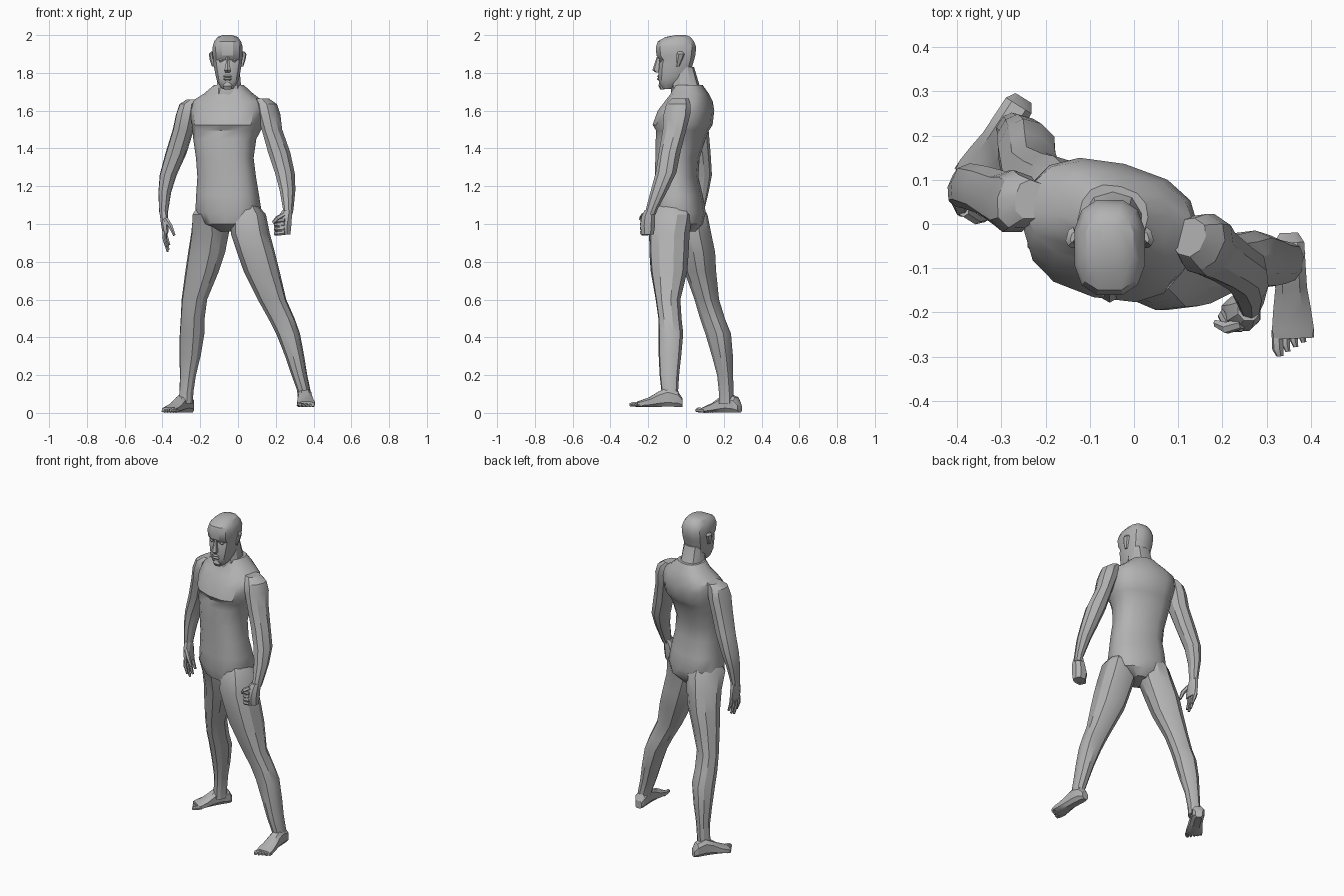
import bpy, bmesh, math
from mathutils import Vector

skin = bpy.data.materials.new("plain_grey")
skin.diffuse_color = (0.45, 0.45, 0.45, 1)
UP = Vector((0, 0, 1))


def ring(c, u, v, a, b, n=10, p=0.85):
    """Rounded cross-section around c, with half sizes a along u and b along v."""
    pts = []
    for i in range(n):
        t = 2 * math.pi * (i + 0.5) / n
        x, y = math.cos(t), math.sin(t)
        pts.append(Vector(c) + u * math.copysign(abs(x) ** p, x) * a
                   + v * math.copysign(abs(y) ** p, y) * b)
    return pts


def loft(name, rings):
    """Skin a closed body over a list of rings."""
    bm = bmesh.new()
    vs = [[bm.verts.new(q) for q in r] for r in rings]
    n = len(rings[0])
    for lo, hi in zip(vs, vs[1:]):
        for i in range(n):
            j = (i + 1) % n
            bm.faces.new((lo[i], lo[j], hi[j], hi[i]))
    bm.faces.new(vs[0][::-1])
    bm.faces.new(vs[-1])
    bmesh.ops.recalc_face_normals(bm, faces=bm.faces)
    me = bpy.data.meshes.new(name)
    bm.to_mesh(me)
    bm.free()
    me.materials.append(skin)
    ob = bpy.data.objects.new(name, me)
    bpy.context.collection.objects.link(ob)
    return ob


def body(name, sections, turn=0, n=10, p=0.85):
    """Upright loft; each section is x, y, z, half width, half depth."""
    t = math.radians(turn)
    u, v = Vector((math.cos(t), math.sin(t), 0)), Vector((-math.sin(t), math.cos(t), 0))
    return loft(name, [ring((x, y, z), u, v, a, b, n, p) for x, y, z, a, b in sections])


def digit(name, pts, radii):
    """Tapered finger or toe along a few points."""
    pts = [Vector(q) for q in pts]
    d = (pts[-1] - pts[0]).normalized()
    u = d.cross(Vector((0.3, 0.1, 1)) if abs(d.z) < 0.8 else Vector((0, 1, 0))).normalized()
    loft(name, [ring(q, u, d.cross(u), r, r, 6, 1) for q, r in zip(pts, radii)])


# Torso, turned so the left side leads
body("torso", [
    (-.04, -.02, .96, .05, .07), (-.04, -.035, 1.0, .14, .12), (-.05, -.035, 1.06, .175, .132),
    (-.055, -.04, 1.15, .166, .122), (-.06, -.05, 1.25, .155, .108), (-.07, -.045, 1.35, .152, .110),
    (-.07, -.028, 1.45, .166, .125), (-.06, -.018, 1.495, .18, .132), (-.055, -.018, 1.525, .187, .152),
    (-.055, .0, 1.6, .2, .14), (-.055, .015, 1.65, .19, .115), (-.05, .02, 1.69, .13, .095),
    (-.048, .012, 1.735, .078, .075)], turn=-14, n=14, p=0.8)

# Neck
body("neck", [(-.048, .01, 1.68, .085, .09), (-.048, -.005, 1.74, .066, .075),
              (-.05, -.012, 1.83, .06, .055)], n=10)

# Head: z, front y, back y, half width
HX = -.055
head = [(1.715, -.125, -.075, .03), (1.735, -.138, -.04, .045), (1.765, -.147, .0, .06),
        (1.80, -.147, .028, .068), (1.84, -.146, .037, .076), (1.868, -.140, .045, .079),
        (1.892, -.159, .052, .081), (1.935, -.163, .057, .082), (1.967, -.152, .045, .073),
        (1.99, -.11, .025, .055), (2.0, -.055, .0, .025)]
body("head", [(HX, (f + b) / 2, z, w, (b - f) / 2) for z, f, b, w in head], n=12, p=0.75)

# Nose, lips and chin
body("nose", [(HX, -.143, 1.885, .008, .012), (HX, -.150, 1.85, .011, .016),
              (HX, -.156, 1.815, .019, .022), (HX, -.150, 1.803, .015, .012)], n=6)
for name, z in (("upper_lip", 1.782), ("lower_lip", 1.768)):
    body(name, [(HX, -.142, z - .007, .015, .006), (HX, -.145, z, .026, .010),
                (HX, -.142, z + .007, .012, .006)], n=8)
body("chin", [(HX, -.125, 1.712, .02, .012), (HX, -.132, 1.73, .026, .015),
              (HX, -.130, 1.75, .016, .012)], n=8)

for s, side in ((-1, "right"), (1, "left")):
    # Eyes and ears
    ex = HX + s * .033
    body(side + "_eye", [(ex, -.128, 1.856, .008, .008), (ex, -.131, 1.866, .015, .013),
                         (ex, -.128, 1.876, .008, .008)], n=8)
    body(side + "_ear", [(HX + s * .076, -.045, 1.835, .007, .010),
                         (HX + s * .084, -.036, 1.87, .010, .018),
                         (HX + s * .088, -.028, 1.90, .010, .022),
                         (HX + s * .083, -.030, 1.912, .005, .013)], turn=s * 15, n=6)

# Arms
body("left_arm", [
    (.125, -.03, 1.665, .035, .045), (.15, -.04, 1.635, .052, .065), (.163, -.047, 1.58, .057, .072),
    (.18, -.06, 1.5, .05, .064), (.217, -.085, 1.38, .058, .056), (.248, -.105, 1.27, .05, .055),
    (.262, -.14, 1.18, .04, .045), (.266, -.18, 1.08, .026, .032), (.262, -.19, 1.05, .025, .03)],
    turn=-25, n=9)
body("right_arm", [
    (-.235, .055, 1.66, .035, .045), (-.262, .05, 1.635, .048, .062), (-.273, .05, 1.58, .056, .072),
    (-.29, .055, 1.5, .056, .064), (-.33, .075, 1.37, .056, .055), (-.37, .085, 1.26, .045, .052),
    (-.388, .078, 1.17, .034, .042), (-.394, .066, 1.07, .024, .03), (-.394, .066, 1.05, .022, .028)],
    turn=-10, n=9)

# Clenched left hand
body("left_fist", [(.26, -.19, 1.075, .026, .03), (.25, -.2, 1.04, .038, .038),
                   (.24, -.203, .99, .045, .042), (.242, -.203, .945, .038, .034)], n=8)
for i in range(4):
    z = 1.02 - i * .022
    digit("left_finger", [(.25, -.235, z), (.212, -.232, z - .003), (.195, -.2, z - .003)],
          (.012, .013, .011))
digit("left_thumb", [(.245, -.225, 1.05), (.21, -.235, 1.03), (.185, -.225, 1.005)], (.013, .014, .009))

# Open right hand
body("right_palm", [(-.394, .066, 1.07, .023, .028), (-.39, .06, 1.02, .022, .042),
                    (-.385, .058, .965, .018, .044), (-.383, .058, .95, .014, .04)], n=8)
for i, drop in enumerate((.075, .1, .09, .065)):
    y = .028 + i * .021
    digit("right_finger", [(-.388, y, .965), (-.392 + i * .004, y, .965 - drop * .5),
                           (-.376 + i * .004, y, .953 - drop)], (.012, .011, .007))
digit("right_thumb", [(-.385, .03, 1.03), (-.358, .012, .99), (-.337, .012, .94)], (.014, .013, .008))

# Legs
body("left_leg", [
    (.045, -.07, 1.1, .06, .08), (.055, -.072, 1.05, .092, .108), (.065, -.088, .95, .103, .108),
    (.095, -.09, .85, .1, .105), (.125, -.09, .75, .095, .098), (.18, -.095, .6, .076, .066),
    (.23, -.085, .5, .07, .062), (.265, -.08, .42, .063, .066), (.3, -.085, .3, .05, .06),
    (.325, -.088, .2, .041, .052), (.348, -.086, .12, .035, .045), (.353, -.078, .06, .034, .042)],
    turn=-8)
body("right_leg", [
    (-.14, .0, 1.1, .06, .085), (-.145, .003, 1.05, .086, .115), (-.148, .03, .95, .098, .1),
    (-.166, .058, .85, .098, .09), (-.19, .075, .75, .09, .077), (-.231, .11, .6, .068, .06),
    (-.24, .14, .5, .062, .064), (-.243, .17, .42, .064, .066), (-.254, .193, .3, .056, .052),
    (-.265, .207, .2, .042, .04), (-.273, .213, .11, .036, .038), (-.276, .213, .05, .036, .038)],
    turn=-30)


def foot(side, heel, tip, z0, lat):
    """Foot along heel to tip; lat points to the little-toe side."""
    h, d = Vector((*heel, z0)), Vector((tip[0] - heel[0], tip[1] - heel[1], 0))
    size = d.length
    d.normalize()
    u = d.cross(UP) * lat
    secs = [(0, .022, .05), (.08, .036, .085), (.28, .037, .105), (.45, .038, .085),
            (.62, .045, .055), (.78, .05, .038), (.86, .046, .03)]
    loft(side + "_foot", [ring(h + d * size * f + UP * t / 2, u, UP, w, t / 2, 8, 0.7)
                          for f, w, t in secs])
    for i in range(5):
        r = .013 if i == 0 else .0095
        a = h + u * (-.036 + i * .0185) + UP * r
        reach = 1 - .035 * i
        digit(side + "_toe", [a + d * size * .78, a + d * size * (reach - .06) + UP * .003,
                              a + d * size * reach + u * .004], (r, r, r * .6))


foot("left", (.35, -.02), (.362, -.298), .03, -1)
foot("right", (-.25, .285), (-.385, .07), 0, 1)

# Smooth shading with sharp creases kept
for ob in bpy.context.collection.objects:
    ob.select_set(True)
    bpy.context.view_layer.objects.active = ob
bpy.ops.object.shade_smooth_by_angle(angle=math.radians(32))
